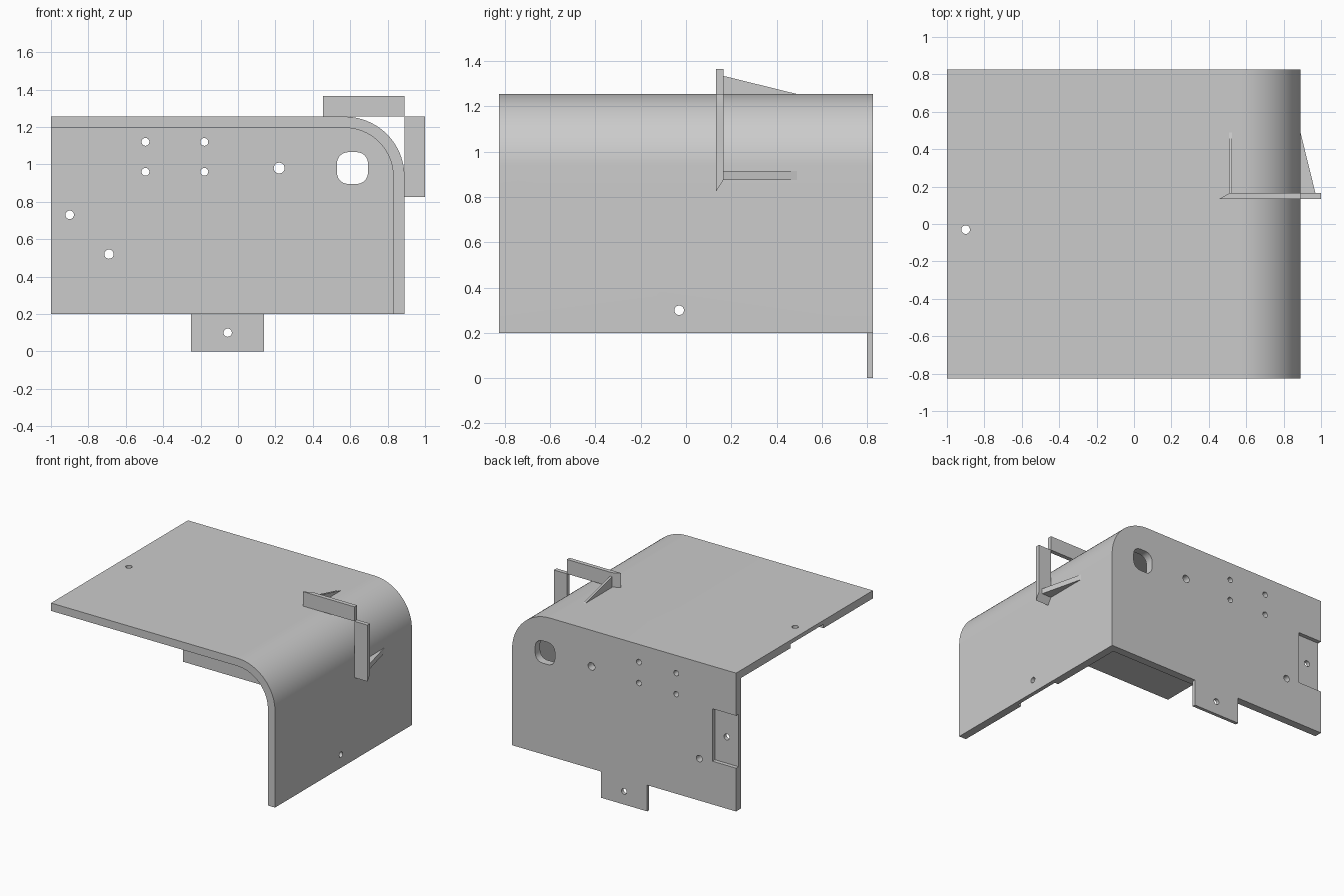
import bpy, bmesh, math
from mathutils import Vector

cube = bpy.data.objects.get("Cube")
if cube:
    bpy.data.objects.remove(cube, do_unlink=True)

grey = bpy.data.materials.new("plain_grey")
grey.use_nodes = True
grey.diffuse_color = (0.6, 0.6, 0.6, 1)
grey.node_tree.nodes["Principled BSDF"].inputs["Base Color"].default_value = (0.6, 0.6, 0.6, 1)

# Ways to place a 2D outline for each extrusion axis
PLACE = {
    "x": lambda a, b, d: (d, a, b),
    "y": lambda a, b, d: (a, d, b),
    "z": lambda a, b, d: (a, b, d),
}


def prism(name, outline, axis, lo, hi):
    """Extrude a 2D outline from lo to hi along an axis."""
    bm = bmesh.new()
    face = bm.faces.new([bm.verts.new(PLACE[axis](a, b, lo)) for a, b in outline])
    extruded = bmesh.ops.extrude_face_region(bm, geom=[face])["geom"]
    verts = [v for v in extruded if isinstance(v, bmesh.types.BMVert)]
    bmesh.ops.translate(bm, verts=verts, vec=Vector(PLACE[axis](0, 0, hi - lo)))
    bmesh.ops.recalc_face_normals(bm, faces=bm.faces[:])
    mesh = bpy.data.meshes.new(name)
    bm.to_mesh(mesh)
    bm.free()
    mesh.materials.append(grey)
    obj = bpy.data.objects.new(name, mesh)
    bpy.context.collection.objects.link(obj)
    return obj


def rect(a0, a1, b0, b1):
    return [(a0, b0), (a1, b0), (a1, b1), (a0, b1)]


def arc(ca, cb, r, start, end, steps):
    angles = [math.radians(start + (end - start) * i / steps) for i in range(steps + 1)]
    return [(ca + r * math.cos(t), cb + r * math.sin(t)) for t in angles]


def circle(a, b, r):
    return arc(a, b, r, 0, 360, 24)[:-1]


def rounded_rect(a, b, half_a, half_b, r):
    pts = []
    for i, (sa, sb) in enumerate([(1, 1), (-1, 1), (-1, -1), (1, -1)]):
        pts += arc(a + sa * (half_a - r), b + sb * (half_b - r), r, i * 90, i * 90 + 90, 6)
    return pts


def combine(target, tool, operation="DIFFERENCE"):
    """Apply a boolean and discard the tool."""
    tool.hide_render = True
    mod = target.modifiers.new("combine", "BOOLEAN")
    mod.object, mod.operation, mod.solver = tool, operation, "EXACT"
    bpy.context.view_layer.update()
    graph = bpy.context.evaluated_depsgraph_get()
    mesh = bpy.data.meshes.new_from_object(target.evaluated_get(graph))
    target.modifiers.clear()
    target.data = mesh
    bpy.data.objects.remove(tool, do_unlink=True)


# Main shell: rounded solid hollowed from the front, below and the open side
LEFT, SIDE, TOP, BASE, BACK, WALL = -1.0, 0.89, 1.255, 0.2, 0.825, 0.06
RADIUS = 0.32
cx, cz = SIDE - RADIUS, TOP - RADIUS
outer = [(LEFT, BASE), (SIDE, BASE)] + arc(cx, cz, RADIUS, 0, 90, 20) + [(LEFT, TOP)]
inner = ([(LEFT - 0.1, BASE - 0.1), (SIDE - WALL, BASE - 0.1)]
         + arc(cx, cz, RADIUS - WALL, 0, 90, 20) + [(LEFT - 0.1, TOP - WALL)])
shell = prism("corner_shell", outer, "y", -BACK, BACK)
combine(shell, prism("hollow", inner, "y", -BACK - 0.1, BACK - WALL))

# Fastening tab under the back wall
combine(shell, prism("tab", rect(-0.25, 0.14, 0, 0.3), "y", 0.80, BACK), "UNION")

# Lap recesses: outside of back wall, underside of top, inside of side wall
combine(shell, prism("recess", rect(-1.1, -0.8, 0.53, 0.93), "y", BACK - 0.03, 0.9))
combine(shell, prism("recess", rect(-1.1, -0.8, -0.23, 0.17), "z", 1.1, TOP - 0.03))
combine(shell, prism("recess", rect(-0.23, 0.17, 0.1, 0.4), "x", 0.75, SIDE - 0.03))

# Holes through the back wall and tab
back_holes = [(x, z, 0.021) for x in (-0.495, -0.18) for z in (0.96, 1.12)]
back_holes += [(0.22, 0.98, 0.029), (-0.9, 0.73, 0.023), (-0.69, 0.52, 0.025), (-0.055, 0.1, 0.022)]
for x, z, r in back_holes:
    combine(shell, prism("hole", circle(x, z, r), "y", 0.7, 0.9))
combine(shell, prism("socket", rounded_rect(0.612, 0.98, 0.083, 0.085, 0.06), "y", 0.7, 0.9))

# Holes through the top and side wall
combine(shell, prism("hole", circle(-0.9, -0.03, 0.023), "z", 1.1, 1.3))
combine(shell, prism("hole", circle(-0.03, 0.3, 0.021), "x", 0.75, 1.0))

# Upright flanges with mitred ends
F0, F1 = 0.133, 0.165
prism("top_flange", [(0.455, F0), (SIDE, F0), (SIDE, F1), (0.51, F1)], "z", TOP, 1.365)
prism("side_flange", [(F0, 0.825), (F1, 0.875), (F1, TOP), (F0, TOP)], "x", SIDE, 1.0)

# Triangular ribs bracing the flanges
prism("top_rib", [(F1, TOP), (0.49, TOP), (F1, 1.335)], "x", 0.507, 0.525)
prism("side_rib", [(SIDE, F1), (0.97, F1), (SIDE, 0.49)], "z", 0.875, 0.915)

# Smooth the rounded corner and hole walls only
bpy.ops.object.select_all(action="DESELECT")
shell.select_set(True)
bpy.context.view_layer.objects.active = shell
bpy.ops.object.shade_smooth_by_angle(angle=math.radians(30))
